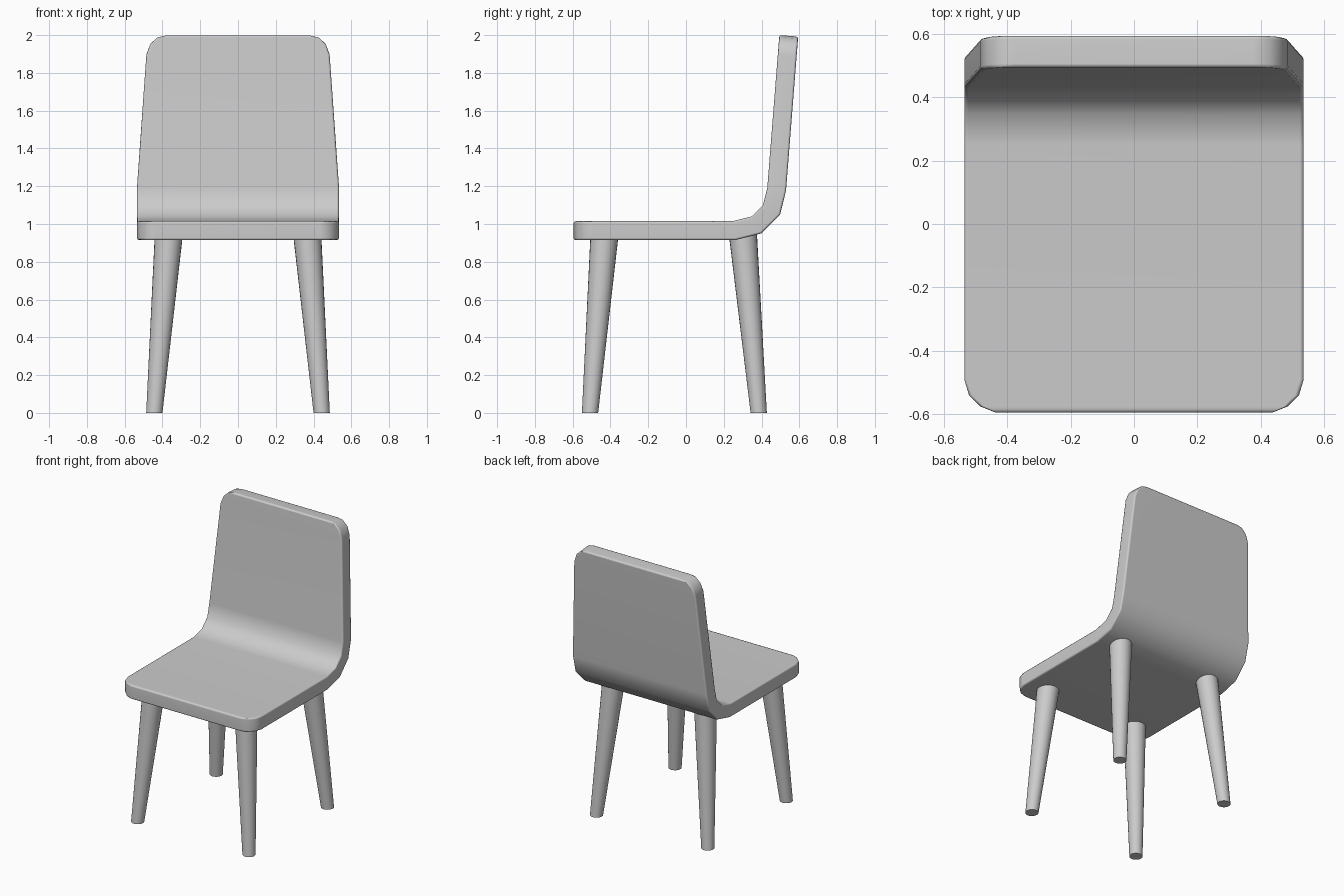
import bpy
import bmesh
import math
from mathutils import Vector

cube = bpy.data.objects.get("Cube")
if cube:
    bpy.data.objects.remove(cube, do_unlink=True)

grey = bpy.data.materials.new("light grey")
grey.use_nodes = True
colour = (0.6, 0.6, 0.6, 1.0)
grey.diffuse_color = colour
grey.node_tree.nodes["Principled BSDF"].inputs["Base Color"].default_value = colour


def add_object(name, bm):
    mesh = bpy.data.meshes.new(name)
    bm.to_mesh(mesh)
    bm.free()
    obj = bpy.data.objects.new(name, mesh)
    bpy.context.collection.objects.link(obj)
    mesh.materials.append(grey)
    bpy.ops.object.select_all(action="DESELECT")
    obj.select_set(True)
    bpy.context.view_layer.objects.active = obj
    bpy.ops.object.shade_smooth_by_angle(angle=math.radians(40))
    return obj


# Middle line of the bent shell: half width, y, z
BACK_LOW = Vector((0.535, 0.480, 1.185))
BACK_TOP = Vector((0.375, 0.544, 1.996))


def back_station(half_width, z):
    p = BACK_LOW.lerp(BACK_TOP, (z - BACK_LOW.z) / (BACK_TOP.z - BACK_LOW.z))
    return (half_width, p.y, z)


seat_line = [(w, y, 0.965) for w, y in
             ((0.435, -0.595), (0.485, -0.575), (0.52, -0.54), (0.535, -0.49), (0.535, 0.255))]
bend_line = [(0.535, 0.373, 0.995), (0.535, 0.453, 1.075), tuple(BACK_LOW)]
back_line = [back_station(w, z) for w, z in
             ((0.485, 1.895), (0.464, 1.95), (0.427, 1.985), (0.375, 1.996))]

# One-piece seat and back
bm = bmesh.new()
rows = [[bm.verts.new((side * w, y, z)) for side in (-1, 1)]
        for w, y, z in seat_line + bend_line + back_line]
for a, b in zip(rows, rows[1:]):
    bm.faces.new((a[0], a[1], b[1], b[0]))
bmesh.ops.dissolve_limit(bm, angle_limit=math.radians(1), verts=bm.verts, edges=bm.edges)
shell = add_object("seat_and_back", bm)

thick = shell.modifiers.new("Thickness", "SOLIDIFY")
thick.thickness = 0.1
thick.offset = 0
thick.use_even_offset = True
soft = shell.modifiers.new("Soft edge", "BEVEL")
soft.width = 0.025
soft.segments = 2
soft.limit_method = "ANGLE"
soft.angle_limit = math.radians(50)
shell.modifiers.new("Clean shading", "WEIGHTED_NORMAL")


# Splayed, tapered legs
def leg(name, foot, top, foot_radius=0.043, top_radius=0.075, sides=24):
    bm = bmesh.new()
    rings = []
    for centre, radius in ((foot, foot_radius), (top, top_radius)):
        ring = []
        for i in range(sides):
            a = math.tau * i / sides
            offset = Vector((math.cos(a), math.sin(a), 0)) * radius
            ring.append(bm.verts.new(Vector(centre) + offset))
        rings.append(ring)
    low, high = rings
    for i in range(sides):
        j = (i + 1) % sides
        bm.faces.new((low[i], low[j], high[j], high[i]))
    bm.faces.new(low[::-1])
    bm.faces.new(high)
    add_object(name, bm)


for side, word in ((1, "left"), (-1, "right")):
    for end, foot_y, top_y in (("front", -0.508, -0.430), ("back", 0.385, 0.300)):
        leg(f"{end}_{word}_leg", (side * 0.443, foot_y, 0), (side * 0.365, top_y, 0.96))
